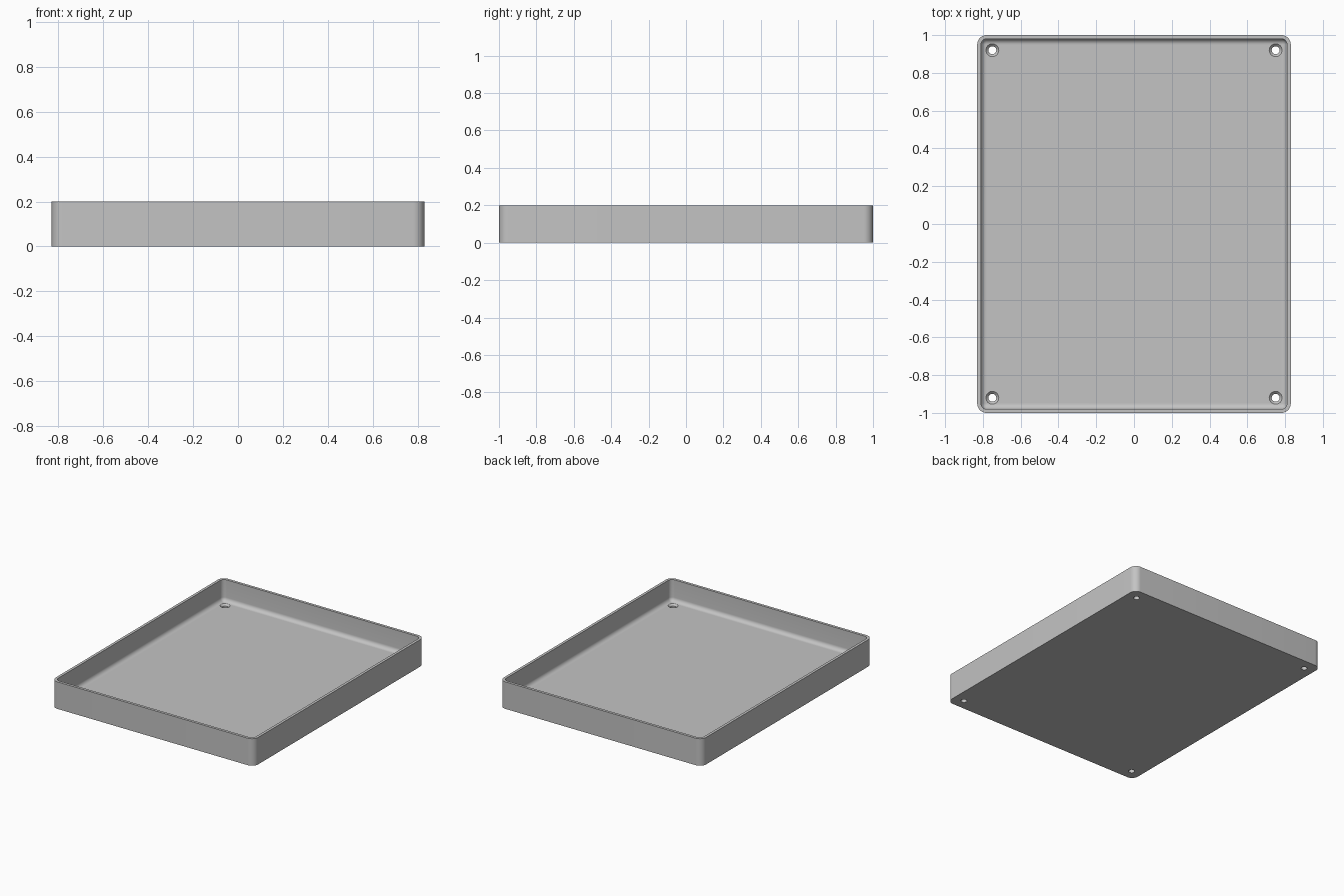
import bpy, bmesh, math

HALF_X, HALF_Y, HEIGHT = 0.83, 1.0, 0.2
CORNER, WALL, FLOOR, FILLET = 0.05, 0.02, 0.04, 0.03
HOLE_X, HOLE_Y, HOLE_R, SINK_R = 0.75, 0.92, 0.021, 0.034
STEPS = 10

old = bpy.data.objects.get("Cube")
if old:
    bpy.data.objects.remove(old, do_unlink=True)

grey = bpy.data.materials.new("plain grey")
grey.use_nodes = True
colour = (0.55, 0.55, 0.55, 1)
grey.diffuse_color = colour
grey.node_tree.nodes["Principled BSDF"].inputs["Base Color"].default_value = colour


def rounded_loop(bm, inset, z):
    """Rounded rectangle, inset from the outer wall."""
    r = max(CORNER - inset, 0.001)
    cx, cy = HALF_X - inset - r, HALF_Y - inset - r
    verts = []
    for quarter, (sx, sy) in enumerate([(1, 1), (-1, 1), (-1, -1), (1, -1)]):
        for i in range(STEPS + 1):
            a = math.pi / 2 * (quarter + i / STEPS)
            verts.append(bm.verts.new((sx * cx + r * math.cos(a),
                                       sy * cy + r * math.sin(a), z)))
    return verts


def circle_loop(bm, r, z, n=32):
    return [bm.verts.new((r * math.cos(math.tau * i / n),
                          r * math.sin(math.tau * i / n), z)) for i in range(n)]


def skin(name, bm, loops):
    """Join stacked loops and cap both ends."""
    for a, b in zip(loops, loops[1:]):
        for i in range(len(a)):
            j = (i + 1) % len(a)
            bm.faces.new((a[i], a[j], b[j], b[i]))
    bm.faces.new(loops[0][::-1])
    bm.faces.new(loops[-1])
    bmesh.ops.recalc_face_normals(bm, faces=bm.faces)
    mesh = bpy.data.meshes.new(name)
    bm.to_mesh(mesh)
    bm.free()
    mesh.materials.append(grey)
    obj = bpy.data.objects.new(name, mesh)
    bpy.context.collection.objects.link(obj)
    return obj


# Tray shell: outer wall, rim, inner wall, fillet down to the floor
bm = bmesh.new()
profile = [(0, 0), (0, HEIGHT), (WALL, HEIGHT)]
for i in range(9):
    a = math.pi / 2 * i / 8
    profile.append((WALL + FILLET * (1 - math.cos(a)),
                    FLOOR + FILLET * (1 - math.sin(a))))
tray = skin("tray", bm, [rounded_loop(bm, d, z) for d, z in profile])

# Countersunk screw holes in the four corners
bpy.context.view_layer.objects.active = tray
tray.select_set(True)
for sx in (-1, 1):
    for sy in (-1, 1):
        bm = bmesh.new()
        cutter = skin("hole_cutter", bm, [
            circle_loop(bm, HOLE_R, -0.02),
            circle_loop(bm, HOLE_R, FLOOR - (SINK_R - HOLE_R)),
            circle_loop(bm, SINK_R, FLOOR),
            circle_loop(bm, SINK_R, FLOOR + 0.03)])
        cutter.location = (sx * HOLE_X, sy * HOLE_Y, 0)
        cutter.hide_render = True
        mod = tray.modifiers.new("screw_hole", 'BOOLEAN')
        mod.operation, mod.solver, mod.object = 'DIFFERENCE', 'EXACT', cutter
        bpy.ops.object.modifier_apply(modifier=mod.name)
        bpy.data.objects.remove(cutter, do_unlink=True)

bpy.ops.object.shade_smooth_by_angle(angle=math.radians(30))
